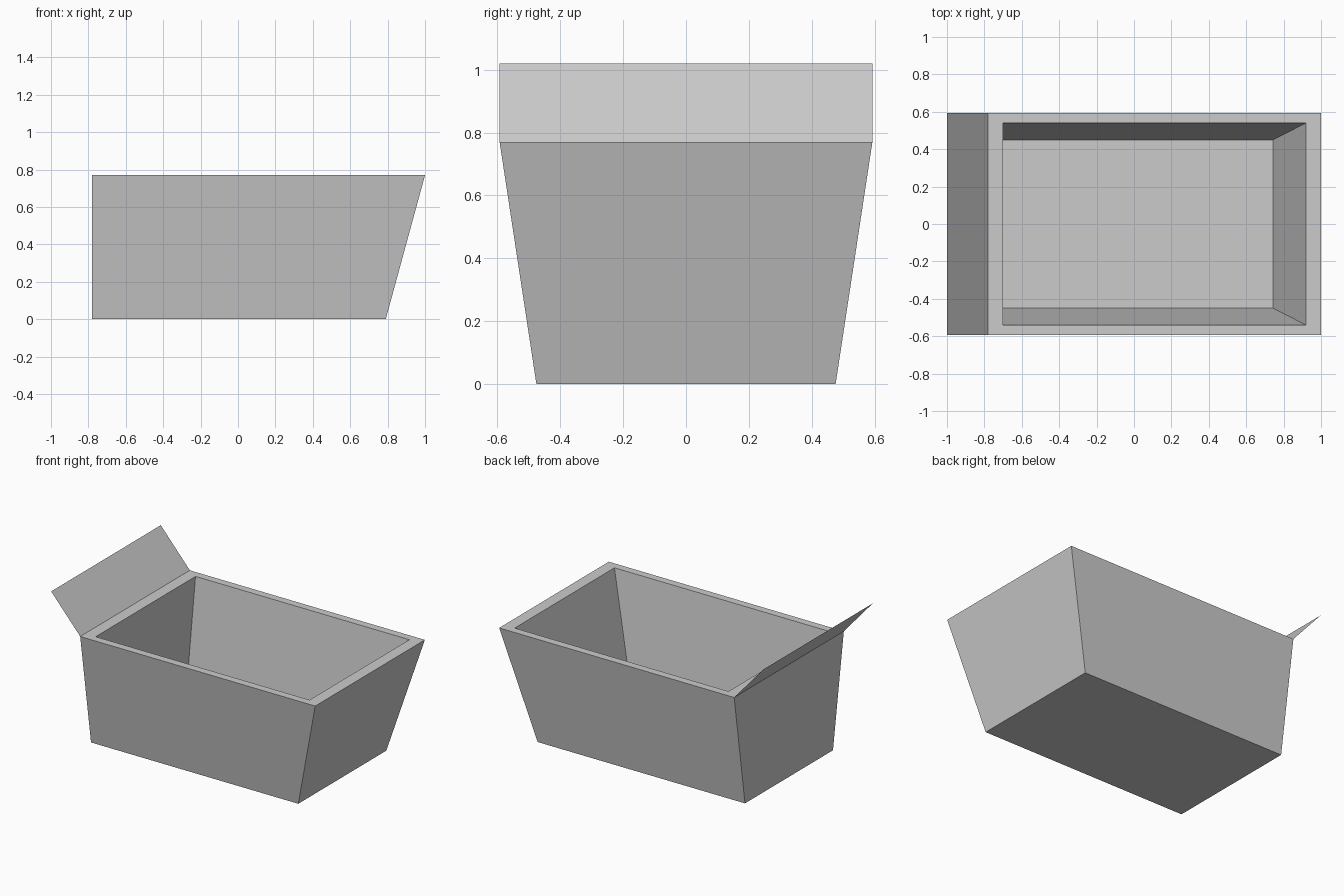
import bpy, bmesh

if "Cube" in bpy.data.objects:
    bpy.data.objects.remove(bpy.data.objects["Cube"])

def mesh_object(name, bm):
    mesh = bpy.data.meshes.new(name)
    bm.to_mesh(mesh)
    bm.free()
    obj = bpy.data.objects.new(name, mesh)
    bpy.context.collection.objects.link(obj)
    return obj

def rect_ring(bm, x0, x1, half_y, z):
    corners = ((x0, -half_y), (x1, -half_y), (x1, half_y), (x0, half_y))
    return [bm.verts.new((x, y, z)) for x, y in corners]

# Tapered box: rings run up the outside, over the rim and down to the inner floor
LEFT, RIM_Z, RIM_Y = -0.78, 0.77, 0.593
sections = [
    (LEFT, 0.79, 0.476, 0.0),       # outer base
    (LEFT, 1.0, RIM_Y, RIM_Z),      # outer rim
    (-0.70, 0.92, 0.54, RIM_Z),     # inner rim
    (-0.70, 0.743, 0.45, 0.08),     # inner floor
]
bm = bmesh.new()
rings = [rect_ring(bm, *s) for s in sections]
for a, b in zip(rings, rings[1:]):
    for i in range(4):
        j = (i + 1) % 4
        bm.faces.new((a[i], a[j], b[j], b[i]))
bm.faces.new(rings[0][::-1])
bm.faces.new(rings[-1])
bmesh.ops.recalc_face_normals(bm, faces=bm.faces)
mesh_object("box_body", bm)

# Thin sheet flap leaning outward from the left rim
bm = bmesh.new()
profile = [(LEFT, RIM_Z), (-1.0, 1.02)]
(lo_f, lo_b), (hi_f, hi_b) = [
    [bm.verts.new((x, y, z)) for y in (-RIM_Y, RIM_Y)] for x, z in profile]
bm.faces.new((lo_f, lo_b, hi_b, hi_f))
mesh_object("open_flap", bm)
